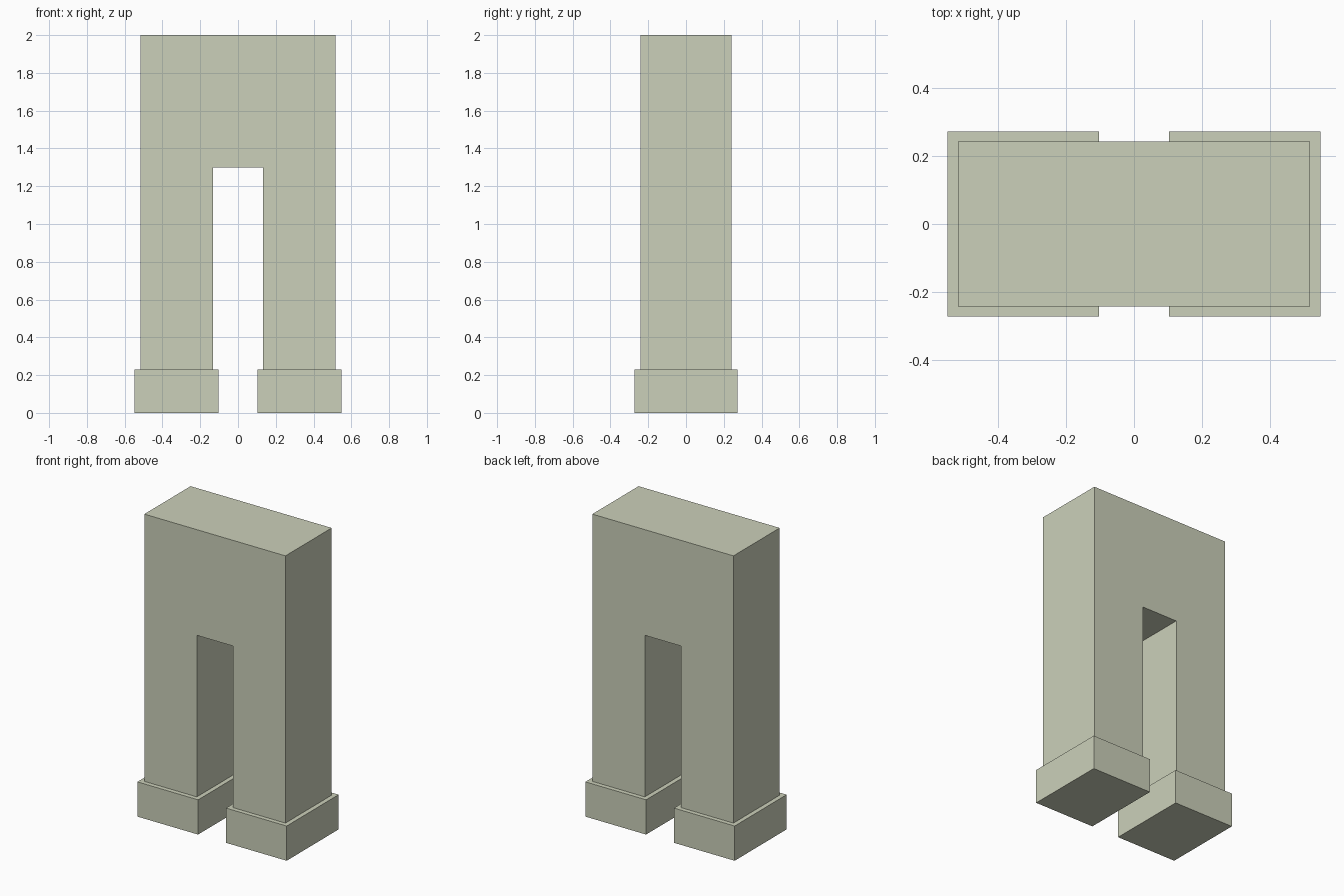
import bpy
import bmesh

if "Cube" in bpy.data.objects:
    bpy.data.objects.remove(bpy.data.objects["Cube"])

stone = bpy.data.materials.new("pale_sage")
stone.diffuse_color = (0.60, 0.63, 0.49, 1.0)
stone.use_nodes = True
stone.node_tree.nodes["Principled BSDF"].inputs["Base Color"].default_value = stone.diffuse_color


def prism(name, profile, half_depth):
    """Extrude an x/z outline along y, centred on y = 0."""
    bm = bmesh.new()
    face = bm.faces.new([bm.verts.new((x, -half_depth, z)) for x, z in profile])
    ext = bmesh.ops.extrude_face_region(bm, geom=[face])
    moved = [v for v in ext["geom"] if isinstance(v, bmesh.types.BMVert)]
    bmesh.ops.translate(bm, verts=moved, vec=(0, 2 * half_depth, 0))
    bmesh.ops.recalc_face_normals(bm, faces=bm.faces)
    mesh = bpy.data.meshes.new(name)
    bm.to_mesh(mesh)
    bm.free()
    mesh.materials.append(stone)
    obj = bpy.data.objects.new(name, mesh)
    bpy.context.collection.objects.link(obj)
    return obj


# Two legs joined by a solid upper block
OUTER, INNER, CROTCH, CUFF, TOP = 0.517, 0.132, 1.30, 0.23, 2.0
half = [(INNER, CROTCH), (INNER, CUFF), (OUTER, CUFF), (OUTER, TOP)]
prism("legs", half + [(-x, z) for x, z in reversed(half)], 0.242)

# Wider block at the bottom of each leg
for side, name in ((-1, "left_foot"), (1, "right_foot")):
    a, b = side * 0.102, side * 0.547
    prism(name, [(a, 0), (b, 0), (b, CUFF), (a, CUFF)], 0.272)
